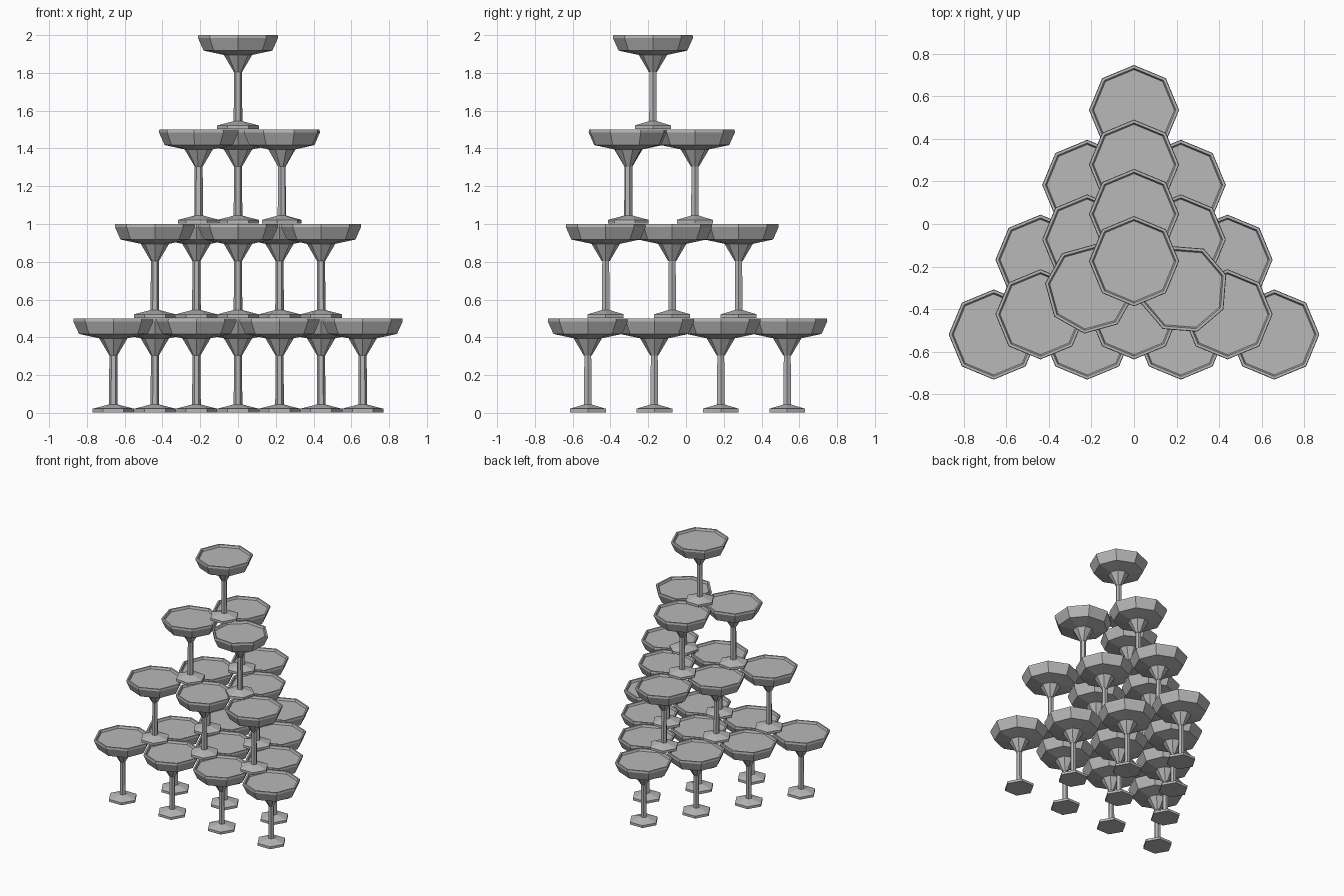
import bpy
import bmesh
from math import cos, sin, pi, radians

if "Cube" in bpy.data.objects:
    bpy.data.objects.remove(bpy.data.objects["Cube"], do_unlink=True)

grey = bpy.data.materials.new("glass_grey")
grey.use_nodes = True
colour = (0.48, 0.48, 0.48, 1)
grey.diffuse_color = colour
grey.node_tree.nodes["Principled BSDF"].inputs["Base Color"].default_value = colour


def lathe(name, profile, sides):
    """Flat-shaded turned mesh from (radius, height) points, capped at both ends."""
    bm = bmesh.new()
    rings = []
    for r, z in profile:
        rings.append([bm.verts.new((r * cos(2 * pi * i / sides),
                                    r * sin(2 * pi * i / sides), z))
                      for i in range(sides)])
    for low, high in zip(rings, rings[1:]):
        for i in range(sides):
            j = (i + 1) % sides
            bm.faces.new((low[i], low[j], high[j], high[i]))
    bm.faces.new(rings[0][::-1])
    bm.faces.new(rings[-1])
    mesh = bpy.data.meshes.new(name)
    bm.to_mesh(mesh)
    bm.free()
    mesh.materials.append(grey)
    return mesh


# Hexagonal foot and stem
foot = lathe("foot_and_stem", [(0.11, 0.003), (0.11, 0.022), (0.04, 0.04),
                               (0.023, 0.045), (0.021, 0.32)], 6)
# Octagonal flared bowl, with a rim around the sunken filled top
bowl = lathe("bowl", [(0.022, 0.305), (0.075, 0.395), (0.182, 0.418),
                      (0.212, 0.485), (0.21, 0.5), (0.197, 0.5),
                      (0.19, 0.483)], 8)


def add_glass(x, y, z, turn=0):
    for name, mesh in (("foot_and_stem", foot), ("bowl", bowl)):
        ob = bpy.data.objects.new(name, mesh)
        ob.location = (x, y, z)
        ob.rotation_euler.z = radians(turn)
        bpy.context.collection.objects.link(ob)


# Triangular tiers: front-row length and front-row y
step_x, step_y = 0.44, 0.352
for tier, (count, front_y) in enumerate([(4, -0.52), (3, -0.425),
                                         (2, -0.305), (1, -0.175)]):
    for row in range(count):
        in_row = count - row
        for i in range(in_row):
            x = (i - (in_row - 1) / 2) * step_x
            turn = 0
            # The front pair of the third tier is set down slightly askew
            if tier == 2 and row == 0:
                x += 0.012
                turn = 18 if i else -7
            add_glass(x, front_y + row * step_y, tier * 0.5, turn)
